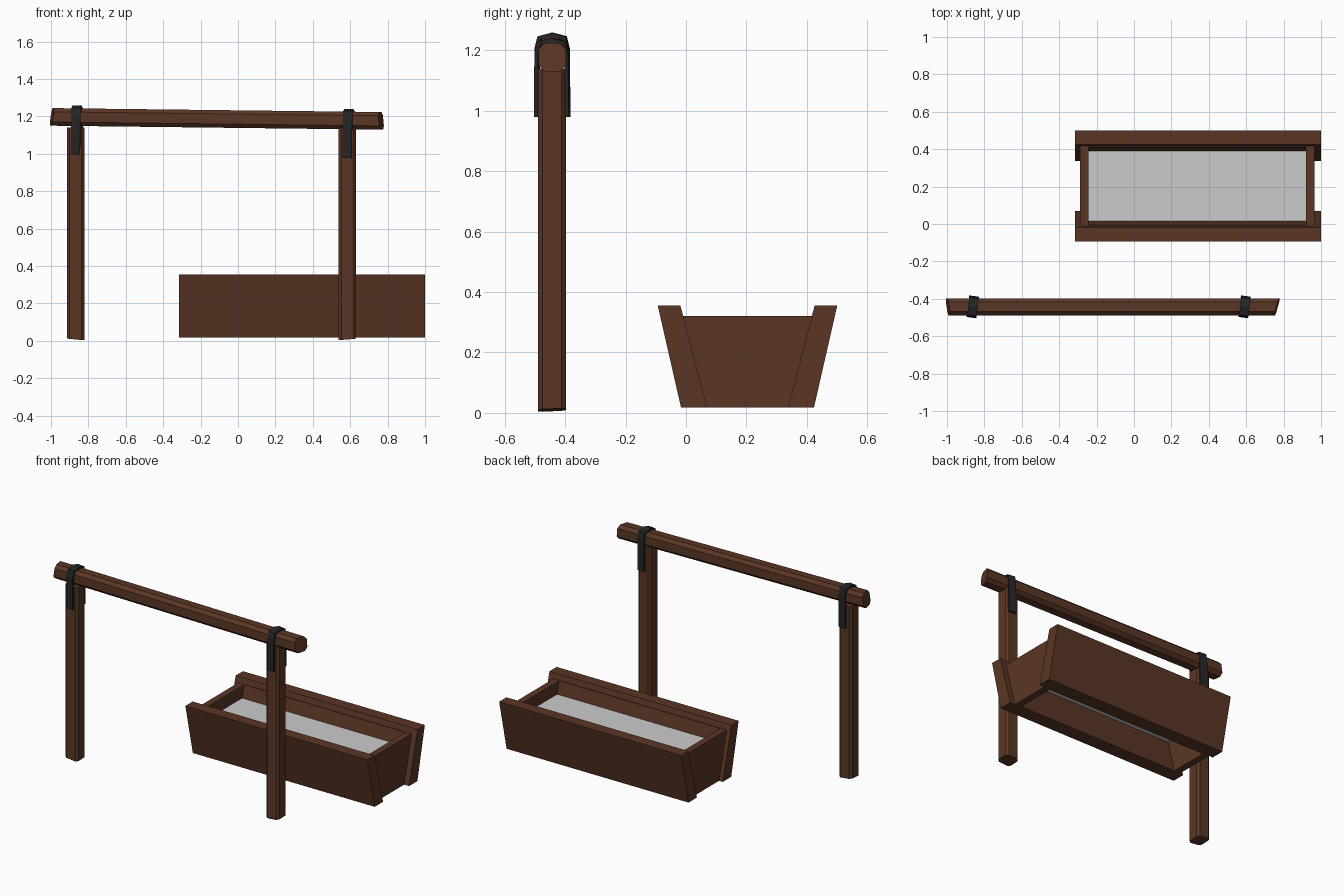
import bpy
import bmesh
from math import radians

cube = bpy.data.objects.get("Cube")
if cube:
    bpy.data.objects.remove(cube)


def material(name, rgb, rough=0.8):
    m = bpy.data.materials.new(name)
    m.use_nodes = True
    m.diffuse_color = (*rgb, 1)
    bsdf = m.node_tree.nodes["Principled BSDF"]
    bsdf.inputs["Base Color"].default_value = (*rgb, 1)
    bsdf.inputs["Roughness"].default_value = rough
    return m


WOOD = material("brown wood", (0.105, 0.037, 0.018))
STRAP = material("black strap", (0.018, 0.018, 0.019))
WATER = material("pale grey water", (0.6, 0.6, 0.6))


def prism(name, profile, start, end, axis, mat, lean_start=(0, 0), lean_end=(0, 0)):
    """Extrude a closed profile along x or z; leans slant the two end cuts."""
    bm = bmesh.new()
    rings = []
    for t, lean in ((start, lean_start), (end, lean_end)):
        ring = []
        for p, q in profile:
            s = t + p * lean[0] + q * lean[1]
            ring.append(bm.verts.new((s, p, q) if axis == "x" else (p, q, s)))
        rings.append(ring)
        bm.faces.new(ring)
    n = len(profile)
    for i in range(n):
        j = (i + 1) % n
        bm.faces.new((rings[0][i], rings[0][j], rings[1][j], rings[1][i]))
    bmesh.ops.recalc_face_normals(bm, faces=bm.faces)
    mesh = bpy.data.meshes.new(name)
    bm.to_mesh(mesh)
    bm.free()
    mesh.materials.append(mat)
    obj = bpy.data.objects.new(name, mesh)
    bpy.context.collection.objects.link(obj)
    return obj


def chamfered(w, h, c):
    """Rectangle with cut corners, centred on the origin."""
    a, b = w / 2, h / 2
    return [(a, c - b), (a, b - c), (a - c, b), (c - a, b),
            (-a, b - c), (-a, c - b), (c - a, -b), (a - c, -b)]


RAIL_Y = -0.443
RAIL_X, RAIL_Z = -0.11, 1.187
TILT = 0.012

# Posts and the straps that hold the rail
strap_half = [(0.058, -0.2), (0.056, 0.01), (0.046, 0.05), (0, 0.062)]
strap_inner = [(0, 0.046), (0.036, 0.04), (0.044, 0.01), (0.044, -0.2)]
strap_profile = (strap_half + [(-y, z) for y, z in strap_half[-2::-1]]
                 + [(-y, z) for y, z in strap_inner[::-1]] + strap_inner[1:])

for side, x, lean in (("right", -0.868, (-0.1, 0.05)), ("left", 0.585, (0.08, 0.05))):
    post = prism(side + "_post", chamfered(0.094, 0.092, 0.015), 0.01, 1.14, "z",
                 WOOD, lean_start=lean)
    post.location = (x, RAIL_Y, 0)
    strap = prism(side + "_strap", strap_profile, -0.025, 0.025, "x", STRAP)
    strap.location = (x + 0.007, RAIL_Y, RAIL_Z - (x - RAIL_X) * TILT)
    strap.rotation_euler = (0, TILT, radians(-7))

# Rail with roughly sawn ends
rail = prism("rail", chamfered(0.09, 0.094, 0.02), -0.885, 0.875, "x", WOOD,
             lean_start=(-0.15, 0.14), lean_end=(0.28, -0.1))
rail.location = (RAIL_X, RAIL_Y, RAIL_Z)
rail.rotation_euler = (0, TILT, 0)

# Trough: leaning side planks mirrored about its middle
MID_Y, BOTTOM, RIM, END_TOP, WATER_Z = 0.2035, 0.018, 0.355, 0.32, 0.24


def inner_half(z):
    """Half the inside width of the trough at height z."""
    return 0.134 + 0.088 * (z - BOTTOM) / (RIM - BOTTOM)


lo, hi = inner_half(BOTTOM), inner_half(RIM)
plank = [(lo, BOTTOM), (lo + 0.086, BOTTOM), (hi + 0.075, RIM), (hi, RIM)]
top = inner_half(END_TOP)
liner = [(lo - 0.005, BOTTOM), (lo, BOTTOM), (top, END_TOP), (top - 0.005, END_TOP)]
for side, s in (("front", -1), ("back", 1)):
    for part, prof, x0, x1 in (("plank", plank, -0.315, 1.0),
                               ("liner", liner, -0.247, 0.922)):
        prism(f"trough_{side}_{part}", [(MID_Y + s * y, z) for y, z in prof],
              x0, x1, "x", WOOD)

# Trough end boards
end_board = [(MID_Y - lo, BOTTOM), (MID_Y + lo, BOTTOM),
             (MID_Y + top, END_TOP), (MID_Y - top, END_TOP)]
for side, x in (("right", -0.288), ("left", 0.92)):
    prism(f"trough_{side}_end", end_board, x, x + 0.044, "x", WOOD)

# Water sheet
w = inner_half(WATER_Z) - 0.003
prism("water", [(MID_Y - w, WATER_Z - 0.004), (MID_Y + w, WATER_Z - 0.004),
                (MID_Y + w, WATER_Z), (MID_Y - w, WATER_Z)], -0.245, 0.921, "x", WATER)
